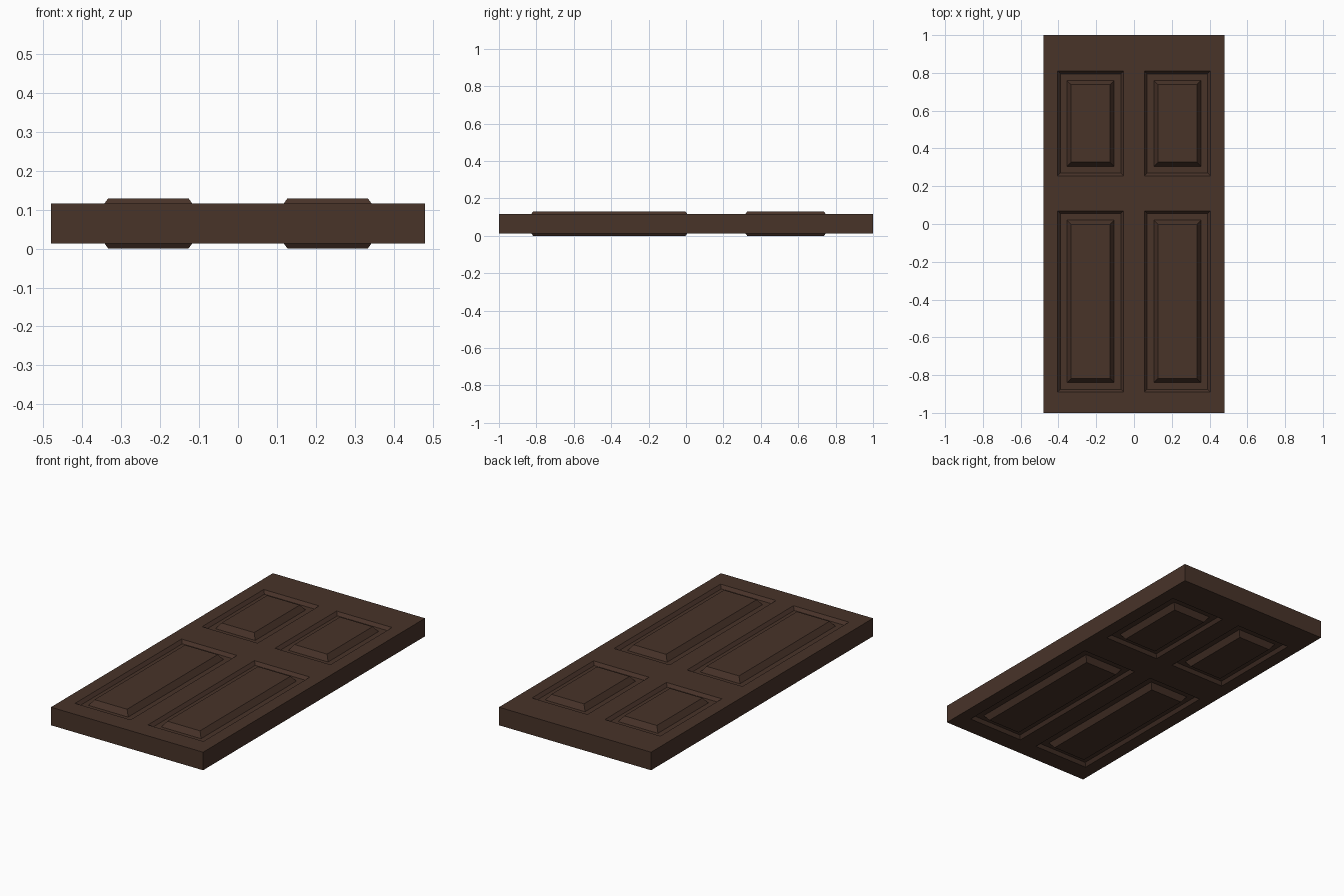
import bpy, bmesh

if "Cube" in bpy.data.objects:
    bpy.data.objects.remove(bpy.data.objects["Cube"])

XS = [-0.48, -0.405, -0.055, 0.055, 0.405, 0.48]
YS = [-1.0, -0.89, 0.07, 0.255, 0.81, 1.0]
MID, HALF = 0.0645, 0.0515
# inset from the opening, height from the door's mid plane
PROFILE = [(0, HALF), (0.015, 0.034), (0.05, 0.034), (0.072, 0.0645)]

wood = bpy.data.materials.new("dark_wood")
wood.diffuse_color = (0.065, 0.033, 0.022, 1)
wood.use_nodes = True
wood.node_tree.nodes["Principled BSDF"].inputs["Base Color"].default_value = wood.diffuse_color


def finish(bm, name):
    bmesh.ops.remove_doubles(bm, verts=bm.verts, dist=1e-5)
    bmesh.ops.recalc_face_normals(bm, faces=bm.faces)
    me = bpy.data.meshes.new(name)
    bm.to_mesh(me)
    bm.free()
    me.materials.append(wood)
    ob = bpy.data.objects.new(name, me)
    ob.location.z = MID
    bpy.context.collection.objects.link(ob)


def rect(x0, x1, y0, y1, d, z):
    return [(x0 + d, y0 + d, z), (x1 - d, y0 + d, z),
            (x1 - d, y1 - d, z), (x0 + d, y1 - d, z)]


def quad(bm, pts):
    return bm.faces.new([bm.verts.new(p) for p in pts])


# frame: grid slab with four openings, extruded to full thickness
bm = bmesh.new()
for i in range(5):
    for j in range(5):
        if i in (1, 3) and j in (1, 3):
            continue
        quad(bm, rect(XS[i], XS[i + 1], YS[j], YS[j + 1], 0, -HALF))
bmesh.ops.remove_doubles(bm, verts=bm.verts, dist=1e-5)
ext = bmesh.ops.extrude_face_region(bm, geom=bm.faces[:], use_keep_orig=True)
top = [v for v in ext["geom"] if isinstance(v, bmesh.types.BMVert)]
bmesh.ops.translate(bm, verts=top, vec=(0, 0, 2 * HALF))
# the opening walls are replaced by the panel mouldings
inner = [f for f in bm.faces if abs(f.normal.z) < 0.5 and
         abs(f.calc_center_median().x) < 0.47 and abs(f.calc_center_median().y) < 0.99]
bm.normal_update()
inner = [f for f in bm.faces if abs(f.normal.z) < 0.5 and
         abs(f.calc_center_median().x) < 0.47 and abs(f.calc_center_median().y) < 0.99]
bmesh.ops.delete(bm, geom=inner, context='FACES')
finish(bm, "door_frame")

# raised panels with recessed moulding, on both faces
for i, side in ((1, "left"), (3, "right")):
    for j, level in ((1, "lower"), (3, "upper")):
        bm = bmesh.new()
        box = (XS[i], XS[i + 1], YS[j], YS[j + 1])
        for s in (1, -1):
            rings = [rect(*box, d, s * z) for d, z in PROFILE]
            for a, b in zip(rings, rings[1:]):
                for k in range(4):
                    n = (k + 1) % 4
                    pts = [a[k], a[n], b[n], b[k]]
                    quad(bm, pts if s > 0 else pts[::-1])
            quad(bm, rings[-1] if s > 0 else rings[-1][::-1])
        bmesh.ops.remove_doubles(bm, verts=bm.verts, dist=1e-5)
        finish(bm, f"{level}_{side}_panel")
